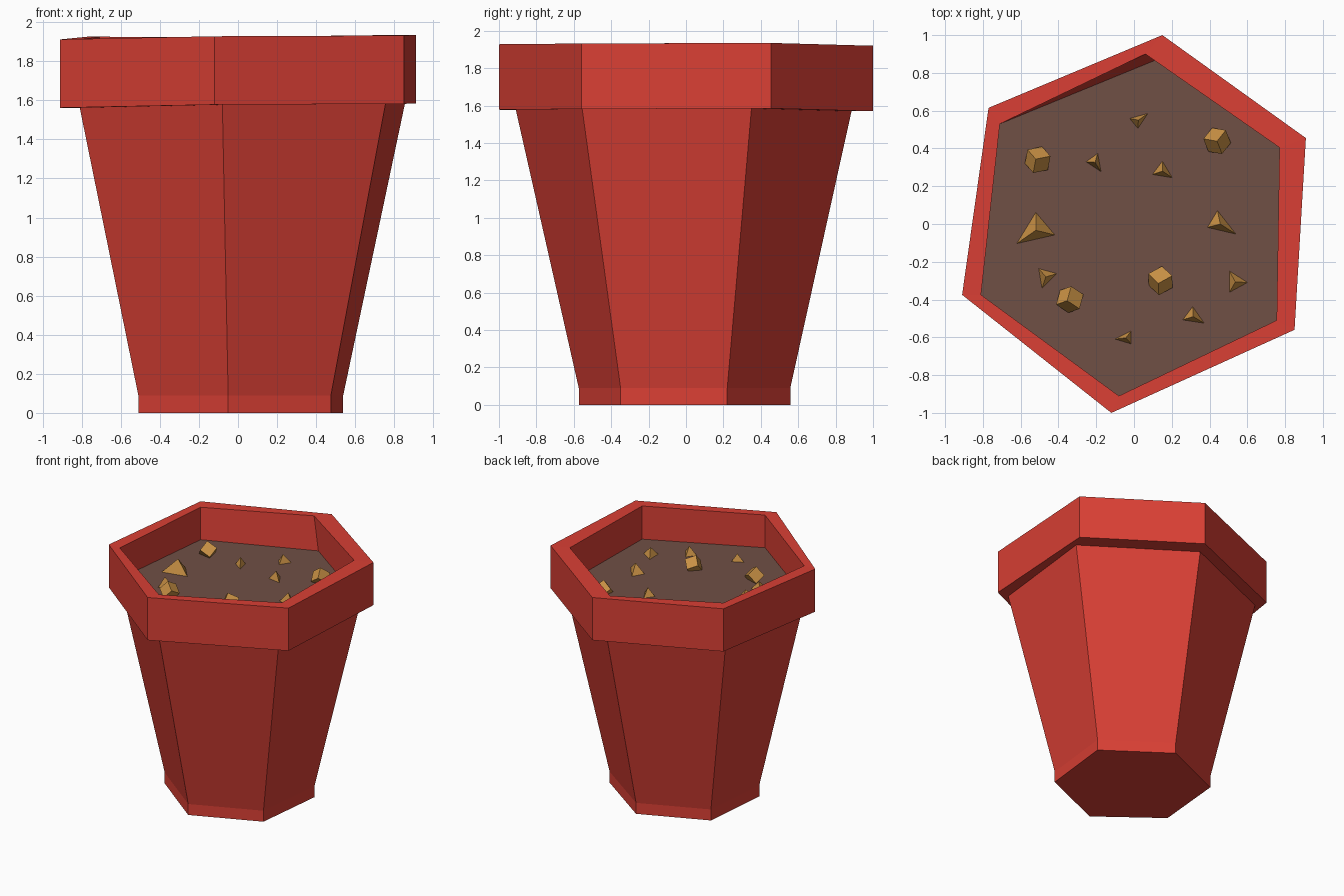
import bpy
import bmesh
from mathutils import Euler, Vector

cube = bpy.data.objects.get("Cube")
if cube:
    bpy.data.objects.remove(cube, do_unlink=True)

SOIL_Z = 1.66


def make_material(name, rgb):
    material = bpy.data.materials.new(name)
    material.use_nodes = True
    color = (*rgb, 1)
    material.diffuse_color = color
    shader = material.node_tree.nodes["Principled BSDF"]
    shader.inputs["Base Color"].default_value = color
    shader.inputs["Roughness"].default_value = 0.8
    return material


def finish(name, bm, material):
    bmesh.ops.recalc_face_normals(bm, faces=bm.faces)
    mesh = bpy.data.meshes.new(name)
    bm.to_mesh(mesh)
    bm.free()
    mesh.materials.append(material)
    obj = bpy.data.objects.new(name, mesh)
    bpy.context.collection.objects.link(obj)
    return obj


def add_ring(bm, outline, z, tilt=None, scale=1):
    tilt = tilt or [0] * len(outline)
    return [bm.verts.new((x * scale, y * scale, z + t))
            for (x, y), t in zip(outline, tilt)]


def bridge(bm, lower, upper):
    count = len(lower)
    for i in range(count):
        j = (i + 1) % count
        bm.faces.new((lower[i], lower[j], upper[j], upper[i]))


terracotta = make_material("terracotta", (0.7, 0.05, 0.035))
earth = make_material("earth", (0.16, 0.08, 0.06))
ochre = make_material("ochre", (0.6, 0.29, 0.06))

# Slightly irregular hexagons, all starting at the back corner
rim_outline = [(0.15, 1), (-0.77, 0.615), (-0.91, -0.375),
               (-0.12, -1), (0.85, -0.56), (0.91, 0.455)]
mouth_outline = [(0.06, 0.9), (-0.71, 0.53), (-0.81, -0.375),
                 (-0.08, -0.91), (0.755, -0.51), (0.77, 0.405)]
soil_outline = [(0.12, 0.87)] + mouth_outline[1:]
body_outline = [(0.1, 0.885), (-0.73, 0.53), (-0.81, -0.35),
                (-0.08, -0.91), (0.755, -0.555), (0.855, 0.35)]
rim_tilt = [-0.01, -0.004, -0.018, -0.002, 0.002, 0.005]

# Pot: foot, tapered body, overhanging rim and inner wall
bm = bmesh.new()
rings = [
    add_ring(bm, body_outline, 0, scale=0.63),
    add_ring(bm, body_outline, 0.09, scale=0.63),
    add_ring(bm, body_outline, 1.58, rim_tilt),
    add_ring(bm, rim_outline, 1.58, rim_tilt),
    add_ring(bm, rim_outline, 1.93, rim_tilt),
    add_ring(bm, mouth_outline, 1.93, rim_tilt),
    add_ring(bm, soil_outline, SOIL_Z),
]
for lower, upper in zip(rings, rings[1:]):
    bridge(bm, lower, upper)
bm.faces.new(list(reversed(rings[0])))
finish("pot", bm, terracotta)

# Soil surface
bm = bmesh.new()
bm.faces.new(add_ring(bm, soil_outline, SOIL_Z))
soil = finish("soil", bm, earth)
if soil.data.polygons[0].normal.z < 0:
    soil.data.flip_normals()

# Pointed stones: three footprint corners and a height
shards = [
    ((-0.03, 0.56), (0.08, 0.59), (0.02, 0.5), 0.07),
    ((-0.26, 0.33), (-0.19, 0.38), (-0.17, 0.27), 0.07),
    ((0.09, 0.26), (0.15, 0.34), (0.21, 0.24), 0.07),
    ((0.38, -0.02), (0.44, 0.08), (0.55, -0.06), 0.08),
    ((-0.63, -0.11), (-0.52, 0.07), (-0.41, -0.06), 0.11),
    ((-0.51, -0.23), (-0.4, -0.26), (-0.49, -0.35), 0.07),
    ((0.25, -0.51), (0.31, -0.43), (0.38, -0.53), 0.07),
    ((0.5, -0.24), (0.61, -0.31), (0.5, -0.37), 0.07),
    ((-0.11, -0.61), (-0.01, -0.56), (-0.01, -0.64), 0.06),
]
for number, (*footprint, height) in enumerate(shards, 1):
    bm = bmesh.new()
    base = add_ring(bm, footprint, SOIL_Z - 0.01)
    centre = sum((v.co for v in base), Vector()) / len(base)
    bm.verts.new((centre.x, centre.y, SOIL_Z + height))
    bmesh.ops.convex_hull(bm, input=bm.verts)
    finish(f"pointed_stone_{number}", bm, ochre)

# Chunky stones: tumbled blocks partly sunk in the soil
chunks = [
    ((-0.51, 0.34), (0.7, 0.5, 0.2)),
    ((0.44, 0.44), (0.8, 0.6, 0.9)),
    ((-0.34, -0.4), (0.6, 0.5, 1.3)),
    ((0.14, -0.3), (0.9, 0.4, 0.5)),
]
for number, ((x, y), turn) in enumerate(chunks, 1):
    bm = bmesh.new()
    bmesh.ops.create_cube(bm, size=0.09)
    for vert in bm.verts:
        vert.co.rotate(Euler(turn))
        vert.co += Vector((x, y, SOIL_Z + 0.035))
    finish(f"chunky_stone_{number}", bm, ochre)
